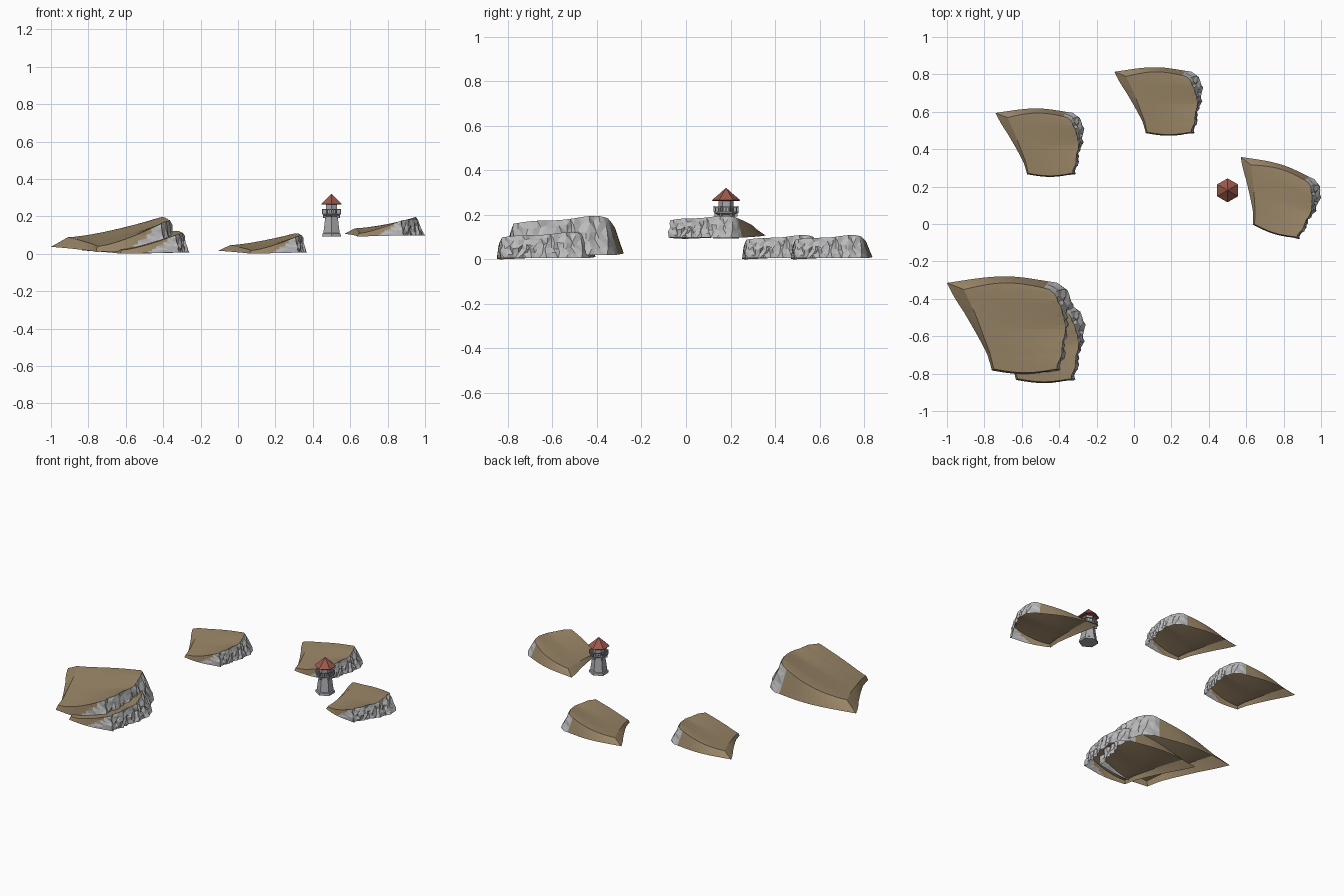
import bpy, bmesh, math, random
from mathutils import Matrix, Vector

cube = bpy.data.objects.get("Cube")
if cube:
    bpy.data.objects.remove(cube, do_unlink=True)
random.seed(4)


def material(name, rgb):
    m = bpy.data.materials.new(name)
    m.use_nodes = True
    color = (*rgb, 1)
    m.diffuse_color = color
    bsdf = next(n for n in m.node_tree.nodes if n.type == 'BSDF_PRINCIPLED')
    bsdf.inputs["Base Color"].default_value = color
    return m


EARTH = material("brown earth", (0.32, 0.235, 0.135))
ROCK = material("grey rock", (0.5, 0.5, 0.51))
STONE = material("tower stone", (0.4, 0.4, 0.42))
ROOF = material("red roof", (0.33, 0.1, 0.07))


def lerp(a, b, t):
    return a + (b - a) * t


def curve(points, t):
    """Piecewise linear lookup in (t, value) pairs."""
    for (t0, a), (t1, b) in zip(points, points[1:]):
        if t <= t1:
            return lerp(a, b, (t - t0) / (t1 - t0))
    return points[-1][1]


def add_object(name, bm, mats):
    mesh = bpy.data.meshes.new(name)
    bm.normal_update()
    bm.to_mesh(mesh)
    bm.free()
    for m in mats:
        mesh.materials.append(m)
    obj = bpy.data.objects.new(name, mesh)
    bpy.context.collection.objects.link(obj)
    return obj


# Cliff: sloping earth top, open underneath, rocky wall on one side
NS, NT, RINGS = 14, 20, 5
LEFT = [(0, .25), (.2, .23), (.7, .15), (1, .09)]
RIGHT = [(0, .585), (.2, .612), (.5, .635), (.75, .612), (.92, .585), (1, .55)]
FOOT = [(0, .015), (.45, .015), (.65, .035), (.8, .065), (.92, .075), (1, .05)]


def top_point(s, t):
    x = lerp(curve(LEFT, t), curve(RIGHT, t), s)
    y = lerp(-.455, lerp(-.03, -.03, s), t)
    y += math.sin(math.pi * s) * (.035 * t ** 3 - .02 * (1 - t) ** 3)
    low = lerp(.03, .078, t)
    high = lerp(.15, .192, t) - .02 * t ** 10
    z = low + (high - low) * s ** 1.4 + .004 * math.sin(9 * t) * s
    return Vector((x, y, z))


def base_point(s, t):
    p = top_point(s, t)
    p.x += curve(FOOT, t) * s ** 8 - lerp(.01, .09, t ** 1.5) * (1 - s) ** 3
    p.y += .035 * t ** 8 - .008 * (1 - t) ** 8
    p.z = .027 * (1 - s) * t + .01 * s
    return p


def cliff_mesh():
    bm = bmesh.new()
    grid = [[bm.verts.new(top_point(i / NS, j / NT)) for i in range(NS + 1)]
            for j in range(NT + 1)]
    for j in range(NT):
        for i in range(NS):
            bm.faces.new((grid[j][i], grid[j][i + 1],
                          grid[j + 1][i + 1], grid[j + 1][i]))
    # Perimeter walked counter-clockwise from the front left corner
    rim = ([(i, 0) for i in range(NS)] + [(NS, j) for j in range(NT)]
           + [(i, NT) for i in range(NS, 0, -1)]
           + [(0, j) for j in range(NT, 0, -1)])
    columns = []
    for i, j in rim:
        s, t = i / NS, j / NT
        rocky = 1 if i == NS else max(0, (s - .6) * 1.5) if j == 0 else 0
        flute = random.uniform(-.011, .011)
        column = [grid[j][i]]
        grid[j][i].co.x += flute * .5 * rocky
        for k in range(1, RINGS + 1):
            f = k / RINGS
            p = top_point(s, t).lerp(base_point(s, t), f)
            p.x += rocky * (flute + random.uniform(-.007, .007))
            p.y += rocky * random.uniform(-.008, .008)
            p.z += rocky * random.uniform(-.008, .008) * (k < RINGS)
            column.append(bm.verts.new(p))
        columns.append(column)
    count = len(rim)
    for n in range(count):
        a, b = columns[n], columns[(n + 1) % count]
        (i0, j0), (i1, j1) = rim[n], rim[(n + 1) % count]
        s = (i0 + i1) / (2 * NS)
        for k in range(RINGS):
            face = bm.faces.new((a[k], a[k + 1], b[k + 1], b[k]))
            f = (k + .5) / RINGS
            on_front = j0 == j1 == 0 and s > .9 - .45 * f
            on_back = j0 == j1 == NT and s > .93
            face.material_index = int(i0 == i1 == NS or on_front or on_back)
    rock = [f for f in bm.faces if f.material_index == 1]
    bmesh.ops.triangulate(bm, faces=rock)
    return bm


first = add_object("large_cliff", cliff_mesh(), (EARTH, ROCK))
first.location = (-1, -.32, .01)
for name, place, size, height, turn in (
        ("lower_cliff", (-.835, -.44, 0), .85, .66, 0),
        ("back_right_cliff", (-.74, .59, 0), .7, .59, 0),
        ("back_cliff", (-.105, .81, 0), .7, .59, 0),
        ("left_cliff", (.57, .355, .092), .7, .56, -17)):
    obj = bpy.data.objects.new(name, first.data)
    bpy.context.collection.objects.link(obj)
    obj.location = place
    obj.scale = (size, size, height)
    obj.rotation_euler.z = math.radians(turn)


# Watchtower, six sided with corners towards the front and back
CENTER = Vector((.5, .18, 0))


def hex_part(name, profile, mat):
    """Closed hexagonal solid from (radius, height) pairs, bottom to top."""
    bm = bmesh.new()
    rings = []
    for r, z in profile:
        rings.append([bm.verts.new((r * math.sin(k * math.pi / 3),
                                    -r * math.cos(k * math.pi / 3), z))
                      for k in range(6)])
    for lo, hi in zip(rings, rings[1:]):
        for k in range(6):
            n = (k + 1) % 6
            bm.faces.new((lo[k], lo[n], hi[n], hi[k]))
    bm.faces.new(rings[0][::-1])
    bm.faces.new(rings[-1])
    obj = add_object(name, bm, [mat])
    obj.location = CENTER
    return obj


hex_part("tower_body", [(.058, .093), (.056, .108), (.05, .112),
                        (.038, .2), (.038, .205)], STONE)
hex_part("balcony_floor", [(.038, .2), (.055, .209), (.055, .215)], STONE)
hex_part("tower_cabin", [(.034, .214), (.034, .268)], STONE)
hex_part("tower_roof", [(.06, .262), (.064, .266), (.03, .295),
                        (.002, .32)], ROOF)


def box(bm, size, matrix):
    geo = bmesh.ops.create_cube(bm, size=1)
    bmesh.ops.transform(bm, verts=geo["verts"],
                        matrix=matrix @ Matrix.Diagonal((*size, 1)))


# Balcony railing: posts, middle posts and a handrail on each side
bm = bmesh.new()
R = .054
for k in range(6):
    spin = Matrix.Rotation(k * math.pi / 3, 4, 'Z')
    box(bm, (.006, .006, .027), spin @ Matrix.Translation((0, -R, .227)))
    side = spin @ Matrix.Rotation(math.pi / 6, 4, 'Z')
    reach = R * math.cos(math.pi / 6)
    box(bm, (R, .004, .005), side @ Matrix.Translation((0, -reach, .236)))
    for x in (-R / 4, 0, R / 4):
        box(bm, (.003, .003, .022), side @ Matrix.Translation((x, -reach, .225)))
railing = add_object("balcony_railing", bm, [STONE])
railing.location = CENTER

# Brackets under the balcony
bm = bmesh.new()
for k in range(6):
    spin = Matrix.Rotation(k * math.pi / 3, 4, 'Z')
    box(bm, (.007, .014, .016), spin @ Matrix.Translation((0, -.044, .2)))
brackets = add_object("balcony_brackets", bm, [STONE])
brackets.location = CENTER
